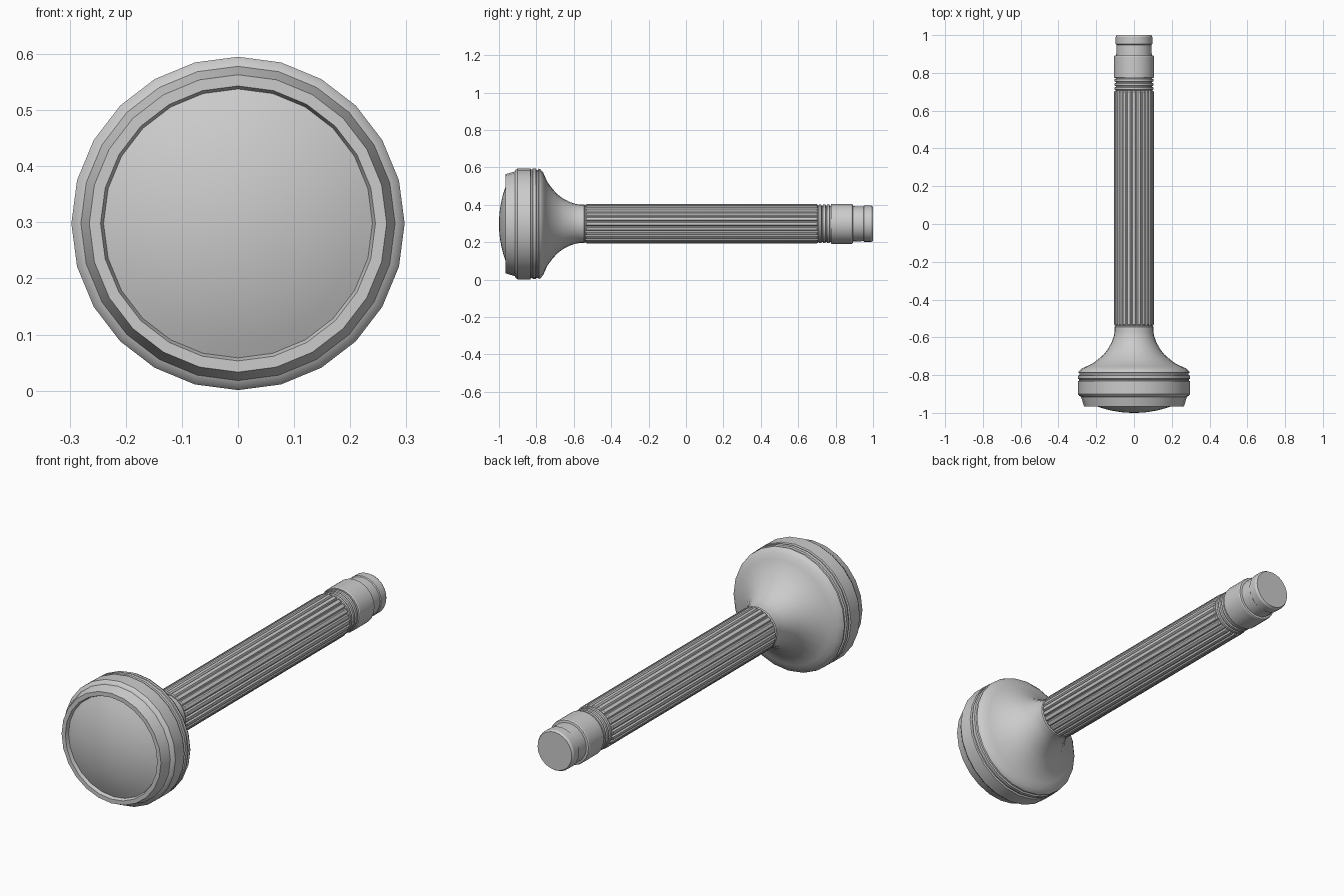
import bpy, bmesh, math

if "Cube" in bpy.data.objects:
    bpy.data.objects.remove(bpy.data.objects["Cube"])

AXIS_Z = 0.298
SIDES = 24


def finish(name, bm, angle=30):
    bmesh.ops.remove_doubles(bm, verts=bm.verts, dist=1e-6)
    bmesh.ops.recalc_face_normals(bm, faces=bm.faces)
    me = bpy.data.meshes.new(name)
    bm.to_mesh(me)
    bm.free()
    ob = bpy.data.objects.new(name, me)
    bpy.context.collection.objects.link(ob)
    bpy.ops.object.select_all(action='DESELECT')
    ob.select_set(True)
    bpy.context.view_layer.objects.active = ob
    bpy.ops.object.shade_smooth_by_angle(angle=math.radians(angle))
    return ob


def lathe(name, profile, sides=SIDES):
    """Revolve (radius, y) points about the long axis."""
    bm = bmesh.new()
    rings = []
    for r, y in profile:
        if r == 0:
            rings.append([bm.verts.new((0, y, AXIS_Z))] * sides)
        else:
            rings.append([bm.verts.new((r * math.sin(2 * math.pi * i / sides), y,
                                        AXIS_Z + r * math.cos(2 * math.pi * i / sides)))
                          for i in range(sides)])
    for a, b in zip(rings, rings[1:]):
        for i in range(sides):
            j = (i + 1) % sides
            quad = list(dict.fromkeys((a[i], a[j], b[j], b[i])))
            if len(quad) > 2:
                bm.faces.new(quad)
    return finish(name, bm)


# Domed front lens, a shallow spherical cap
R_LENS, DEPTH = 0.24, 0.052
ball = (R_LENS ** 2 + DEPTH ** 2) / (2 * DEPTH)
a_max = math.asin(R_LENS / ball)
lathe("front_lens", [(ball * math.sin(a_max * k / 8) if k else 0,
                      -1 + ball * (1 - math.cos(a_max * k / 8))) for k in range(9)])

# Head: bezel lip, stepped rim, grooved band and flared neck
lathe("head", [
    (0.237, -0.94), (0.245, -0.965), (0.265, -0.965), (0.280, -0.915),
    (0.290, -0.910), (0.297, -0.900), (0.297, -0.832),
    (0.290, -0.829), (0.290, -0.822), (0.296, -0.819), (0.296, -0.803),
    (0.289, -0.800), (0.289, -0.790), (0.295, -0.787), (0.291, -0.778),
    (0.275, -0.764), (0.250, -0.753), (0.222, -0.740), (0.190, -0.716),
    (0.160, -0.690), (0.137, -0.660), (0.119, -0.627), (0.107, -0.594),
    (0.103, -0.570), (0.103, -0.545), (0.098, -0.540), (0.098, -0.52)])

# Fluted grip: a rib cross-section repeated around and extruded
RIBS = 24
bm = bmesh.new()
section = []
for k in range(RIBS):
    for r, t in ((0.0985, -0.46), (0.105, -0.27), (0.105, 0.27), (0.0985, 0.46)):
        section.append((r, 2 * math.pi * (k + t) / RIBS))
rings = [[bm.verts.new((r * s * math.sin(a), y, AXIS_Z + r * s * math.cos(a)))
          for r, a in section]
         for y, s in ((-0.538, 0.96), (-0.532, 1), (0.700, 1), (0.706, 0.96))]
n = len(section)
for a, b in zip(rings, rings[1:]):
    for i in range(n):
        bm.faces.new((a[i], a[(i + 1) % n], b[(i + 1) % n], b[i]))
bm.faces.new(rings[0])
bm.faces.new(rings[-1])
finish("fluted_grip", bm)

# Tail: thin rings, switch collar and end cap
tail = [(0.096, 0.69)]
for k in range(3):
    y = 0.708 + 0.022 * k
    tail += [(0.096, y), (0.102, y + 0.003), (0.102, y + 0.015), (0.096, y + 0.018)]
tail += [(0.096, 0.774), (0.104, 0.774), (0.107, 0.779), (0.107, 0.886),
         (0.104, 0.891), (0.094, 0.893), (0.094, 0.900), (0.093, 0.948),
         (0.097, 0.952), (0.097, 0.990), (0.091, 1.0), (0, 1.0)]
lathe("tail_cap", tail)
